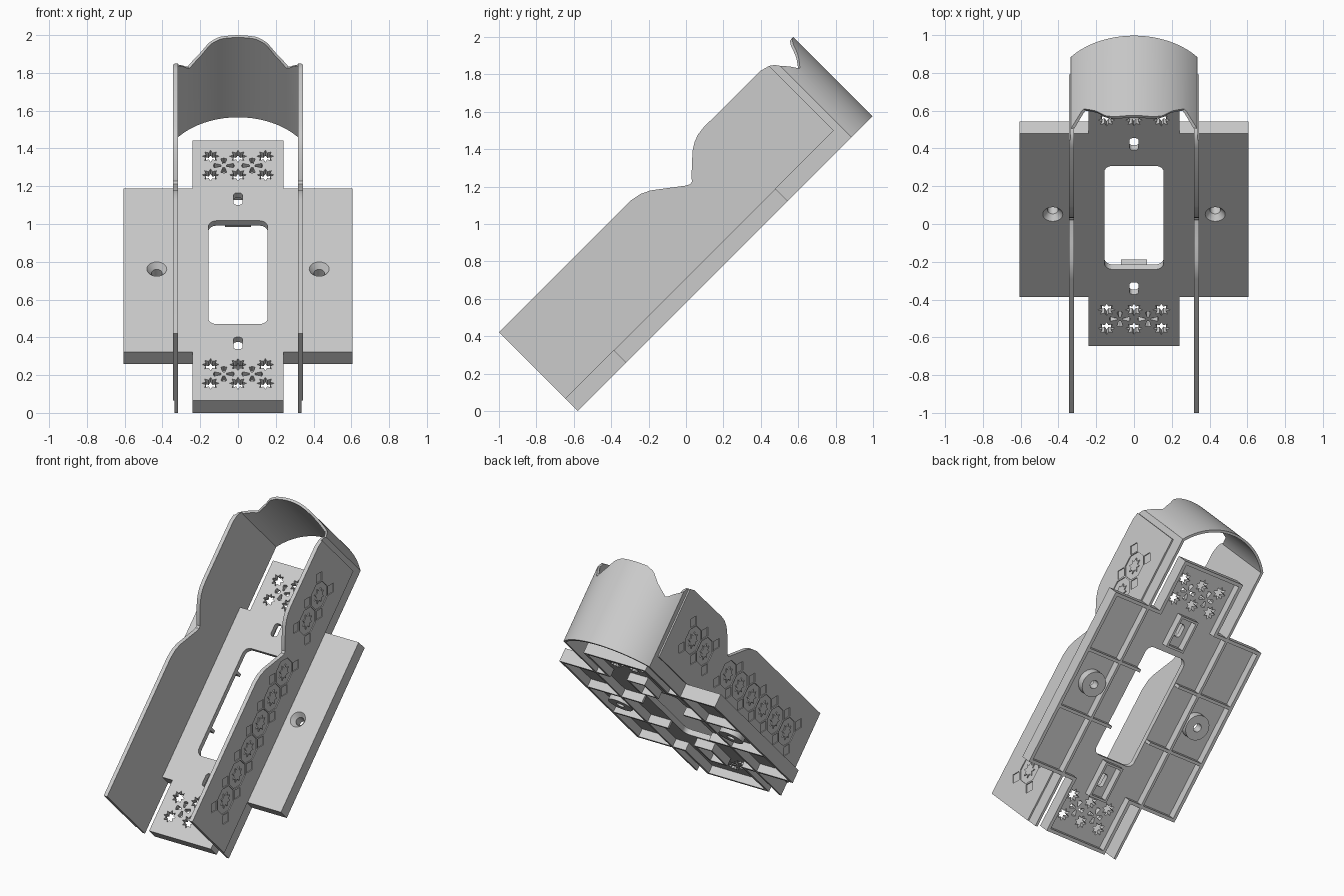
import bpy, bmesh, math
from mathutils import Vector

old = bpy.data.objects.get("Cube")
if old:
    bpy.data.objects.remove(old, do_unlink=True)

grey = bpy.data.materials.new("light_grey")
grey.use_nodes = True
grey.diffuse_color = (0.6, 0.6, 0.6, 1)
grey.node_tree.nodes["Principled BSDF"].inputs["Base Color"].default_value = (0.6, 0.6, 0.6, 1)

# Local frame: x across, y along the slope, z out of the plate; tilted as a whole
TILT = math.radians(45)
BOTTOM, SHEET, TOP = 0.41, 0.465, 0.502
LOW, HIGH = -0.41, 1.536          # ends of the narrow strip
WING_LOW, WING_HIGH = -0.045, 1.178
STRIP, WING = 0.24, 0.605         # half widths
BOSS = (0.43, 0.575)


def prism(bm, pts, lo, hi, axis="z"):
    """Extrude an outline: (x, y) along z, or (y, z) along x."""
    def place(p, h):
        return (p[0], p[1], h) if axis == "z" else (h, p[0], p[1])
    a = [bm.verts.new(place(p, lo)) for p in pts]
    b = [bm.verts.new(place(p, hi)) for p in pts]
    bm.faces.new(a)
    bm.faces.new(b)
    for i in range(len(pts)):
        j = (i + 1) % len(pts)
        bm.faces.new((a[i], a[j], b[j], b[i]))


def box(bm, x0, x1, y0, y1, z0=BOTTOM, z1=SHEET + 0.01):
    prism(bm, [(x0, y0), (x1, y0), (x1, y1), (x0, y1)], z0, z1)


def lathe(bm, centre, rings, closed=False, n=32):
    loops = [[bm.verts.new((centre[0] + r * math.cos(k * math.tau / n),
                            centre[1] + r * math.sin(k * math.tau / n), z))
              for k in range(n)] for r, z in rings]
    pairs = list(zip(loops, loops[1:]))
    if closed:
        pairs.append((loops[-1], loops[0]))
    else:
        bm.faces.new(loops[0])
        bm.faces.new(loops[-1])
    for a, b in pairs:
        for k in range(n):
            m = (k + 1) % n
            bm.faces.new((a[k], a[m], b[m], b[k]))


def radial(cx, cy, radii, n, turn=0.0):
    """Regular outline whose radius cycles through radii."""
    return [(cx + radii[k % len(radii)] * math.cos(turn + k * math.tau / n),
             cy + radii[k % len(radii)] * math.sin(turn + k * math.tau / n)) for k in range(n)]


def rounded(x0, x1, y0, y1, r, steps=6):
    pts = []
    for q, (cx, cy) in enumerate([(x1 - r, y1 - r), (x0 + r, y1 - r), (x0 + r, y0 + r), (x1 - r, y0 + r)]):
        for k in range(steps + 1):
            a = (q + k / steps) * math.pi / 2
            pts.append((cx + r * math.cos(a), cy + r * math.sin(a)))
    return pts


def finish(name, bm, mirror=False, cutter=None):
    bmesh.ops.recalc_face_normals(bm, faces=bm.faces)
    mesh = bpy.data.meshes.new(name)
    bm.to_mesh(mesh)
    bm.free()
    mesh.materials.append(grey)
    ob = bpy.data.objects.new(name, mesh)
    bpy.context.collection.objects.link(ob)
    ob.rotation_euler.x = TILT
    bpy.ops.object.select_all(action="DESELECT")
    ob.select_set(True)
    bpy.context.view_layer.objects.active = ob
    if cutter:
        mod = ob.modifiers.new("cut", "BOOLEAN")
        mod.object, mod.operation, mod.solver = cutter, "DIFFERENCE", "EXACT"
        bpy.ops.object.modifier_apply(modifier=mod.name)
        bpy.data.objects.remove(cutter, do_unlink=True)
    if mirror:
        ob.modifiers.new("mirror", "MIRROR").use_mirror_merge = False
    bpy.ops.object.shade_smooth_by_angle(angle=math.radians(30))
    return ob


# Cutters for the base: window, slots, screw holes, stars and petals
Z0, Z1 = 0.43, 0.53
bm = bmesh.new()
prism(bm, rounded(-0.157, 0.157, 0.162, 0.937, 0.045), Z0, Z1)
for y in (0.02, 1.1):
    prism(bm, rounded(-0.025, 0.025, y - 0.045, y + 0.045, 0.02), Z0, Z1)
for s in (1, -1):
    lathe(bm, (s * BOSS[0], BOSS[1]), [(0.028, Z0), (0.028, SHEET + 0.006), (0.053, TOP), (0.053, Z1)])
for mid in (-0.21, 1.35):
    for dy in (-0.07, 0.07):
        for x in (-0.145, 0, 0.145):
            prism(bm, radial(x, mid + dy, (0.045, 0.026), 16), Z0, Z1)
    for x in (-0.075, 0.075):
        for q in range(4):
            d = Vector((math.cos(q * math.pi / 2), math.sin(q * math.pi / 2)))
            e = Vector((-d.y, d.x))
            c = Vector((x, mid))
            prism(bm, [c + d * r + e * w for r, w in
                       ((0.014, -0.005), (0.05, -0.016), (0.056, 0), (0.05, 0.016), (0.014, 0.005))], Z0, Z1)
cutter = finish("base_cutter", bm)
cutter.hide_render = True

# Base sheet: cross-shaped outline
half = [(STRIP, LOW), (STRIP, WING_LOW), (WING, WING_LOW),
        (WING, WING_HIGH), (STRIP, WING_HIGH), (STRIP, HIGH)]
bm = bmesh.new()
prism(bm, half + [(-x, y) for x, y in reversed(half)], SHEET, TOP)
finish("base_sheet", bm, cutter=cutter)

# Skirt around the underside
T = 0.022
bm = bmesh.new()
box(bm, 0, STRIP, LOW, LOW + T)
box(bm, 0, STRIP, HIGH - T, HIGH)
box(bm, STRIP - T, STRIP, LOW, WING_LOW + T)
box(bm, STRIP - T, STRIP, WING_HIGH - T, HIGH)
box(bm, STRIP - T, WING, WING_LOW, WING_LOW + T)
box(bm, STRIP - T, WING, WING_HIGH - T, WING_HIGH)
box(bm, WING - T, WING, WING_LOW, WING_HIGH)
finish("base_skirt", bm, mirror=True)

# Cross ribs and screw bosses
bm = bmesh.new()
for k in (1, 2):
    y = WING_LOW + (WING_HIGH - WING_LOW) * k / 3
    box(bm, 0.16, WING - T, y - 0.01, y + 0.01)
lathe(bm, BOSS, [(0.085, BOTTOM), (0.085, SHEET + 0.004), (0.028, SHEET + 0.004), (0.028, BOTTOM)], closed=True)
finish("ribs_and_bosses", bm, mirror=True)

# Rectangular sockets around the slots
bm = bmesh.new()
for y0, y1 in ((-0.1, 0.145), (0.98, 1.2)):
    for s in (1, -1):
        box(bm, s * 0.055, s * 0.07, y0, y1)
    box(bm, -0.07, 0.07, y0, y0 + 0.015)
    box(bm, -0.07, 0.07, y1 - 0.015, y1)
finish("slot_sockets", bm)

# Side walls with the notched upper edge
edge = [(1.66, 0.95), (1.645, 0.972), (1.62, 0.99), (1.57, 1.004), (1.14, 1.006), (1.09, 1.0),
        (1.05, 0.985), (1.01, 0.96), (0.96, 0.915), (0.905, 0.863), (0.89, 0.845), (0.872, 0.842),
        (0.85, 0.854), (0.77, 0.915), (0.7, 0.968), (0.65, 0.992), (0.59, 1.004), (LOW, 1.004)]
bm = bmesh.new()
prism(bm, [(LOW, BOTTOM), (1.66, BOTTOM)] + edge, 0.318, 0.335, "x")
finish("side_wall", bm, mirror=True)

# Outer panels with engraved octagons and squares
centres = [-0.14 + 0.184 * k for k in range(9) if k != 6]
ROW, STEP = 0.75, 0.092
squares = {(round(y + a * STEP, 2), ROW + b * STEP) for y in centres for a in (1, -1) for b in (1, -1)}
bm = bmesh.new()
for y in centres:
    prism(bm, radial(y, ROW, (0.0945,), 8, math.pi / 8), 0.339, 0.36, "x")
for y, z in squares:
    if not (z > ROW and 0.8 < y < 0.92):
        prism(bm, radial(y, z, (0.044,), 4), 0.339, 0.36, "x")
cutter = finish("panel_cutter", bm)
cutter.hide_render = True
bm = bmesh.new()
prism(bm, [(LOW, TOP), (1.62, TOP)] + edge[2:], 0.333, 0.345, "x")
finish("side_panel", bm, mirror=True, cutter=cutter)

# Raised stars inside the octagons
bm = bmesh.new()
for y in centres:
    prism(bm, radial(y, ROW, (0.054, 0.032), 16, math.pi / 8), 0.337, 0.345, "x")
finish("panel_stars", bm, mirror=True)

# Curved end wall with a scalloped upper edge
scallop = [(0, 1.008), (0.1, 1.006), (0.15, 0.984), (0.2, 0.925), (0.27, 0.863), (0.3, 0.906), (0.336, 0.95)]


def rim(x):
    x = abs(x)
    for (xa, za), (xb, zb) in zip(scallop, scallop[1:]):
        if x <= xb:
            return za + (zb - za) * (x - xa) / (xb - xa)
    return scallop[-1][1]


R, CY, N = 0.43, 1.39, 48
limit = math.asin(0.335 / R)
bm = bmesh.new()
rows = []
for k in range(N + 1):
    a = limit * (2 * k / N - 1)
    h = rim(R * math.sin(a))
    rows.append([bm.verts.new((r * math.sin(a), CY + r * math.cos(a), z))
                 for r, z in ((R, BOTTOM), (R - 0.017, BOTTOM), (R - 0.017, h), (R, h))])
for a, b in zip(rows, rows[1:]):
    for i in range(4):
        j = (i + 1) % 4
        bm.faces.new((a[i], a[j], b[j], b[i]))
bm.faces.new(rows[0])
bm.faces.new(rows[-1])
finish("curved_end_wall", bm)
